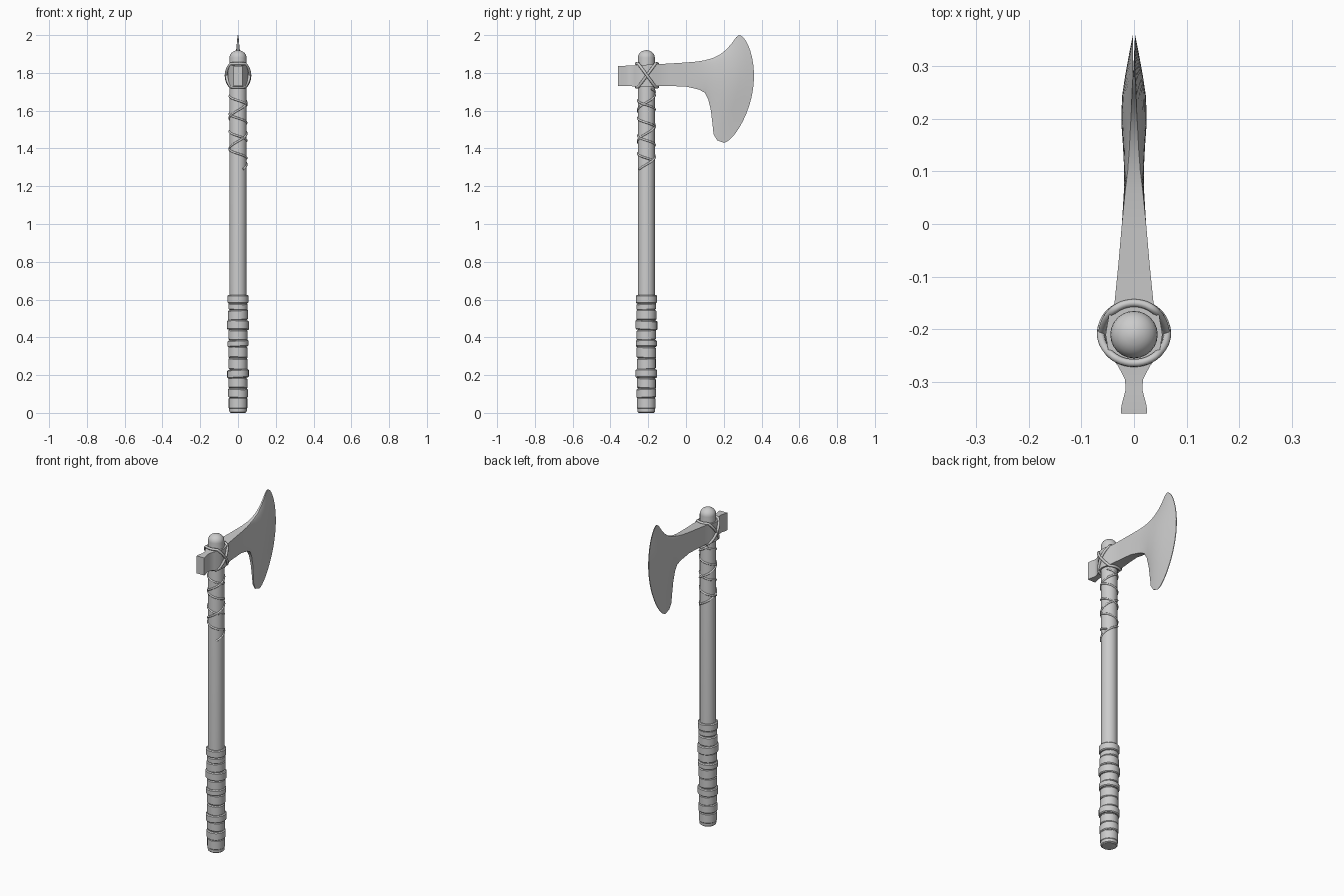
import bpy, bmesh, math
from math import sin, cos, pi

if "Cube" in bpy.data.objects:
    bpy.data.objects.remove(bpy.data.objects["Cube"])

HY = -0.21  # handle axis position in y


def make_object(name, bm, angle=35):
    bmesh.ops.recalc_face_normals(bm, faces=bm.faces[:])
    me = bpy.data.meshes.new(name)
    bm.to_mesh(me)
    bm.free()
    ob = bpy.data.objects.new(name, me)
    bpy.context.collection.objects.link(ob)
    bpy.ops.object.select_all(action='DESELECT')
    ob.select_set(True)
    bpy.context.view_layer.objects.active = ob
    bpy.ops.object.shade_smooth_by_angle(angle=math.radians(angle))
    return ob


def loft(name, rings, angle=35):
    """Skin a list of closed rings and cap both ends."""
    bm = bmesh.new()
    vs = [[bm.verts.new(p) for p in r] for r in rings]
    n = len(vs[0])
    for a, b in zip(vs, vs[1:]):
        for i in range(n):
            j = (i + 1) % n
            bm.faces.new((a[i], a[j], b[j], b[i]))
    bm.faces.new(vs[0])
    bm.faces.new(vs[-1])
    return make_object(name, bm, angle)


def lathe(name, profile, n=24, tilt=0.0, phase=0.0):
    rings = []
    for r, z in profile:
        rings.append([(r * cos(a), HY + r * sin(a), z + tilt * r * cos(a - phase))
                      for a in (2 * pi * i / n for i in range(n))])
    return loft(name, rings)


def cord(name, pts, radius, cyclic=False):
    cu = bpy.data.curves.new(name, 'CURVE')
    cu.dimensions = '3D'
    cu.bevel_depth = radius
    cu.bevel_resolution = 2
    cu.use_fill_caps = True
    sp = cu.splines.new('POLY')
    sp.points.add(len(pts) - 1)
    for p, c in zip(sp.points, pts):
        p.co = (*c, 1)
        p.radius = 1
    sp.use_cyclic_u = cyclic
    sp.use_smooth = True
    ob = bpy.data.objects.new(name, cu)
    bpy.context.collection.objects.link(ob)
    return ob


# Wooden shaft with a domed top
R = 0.045
dome = [(R * cos(a), 1.88 + 0.04 * sin(a)) for a in (pi / 2 * i / 7 for i in range(7))]
lathe("shaft", [(0.04, 0.0), (R, 0.006)] + dome + [(0.004, 1.92)])

# Grip: stacked, slightly tilted leather bands (bottom, top, radius)
bands = [(0.02, 0.08, 0.049), (0.08, 0.13, 0.052), (0.13, 0.185, 0.050),
         (0.185, 0.23, 0.057), (0.23, 0.29, 0.050), (0.29, 0.35, 0.051),
         (0.35, 0.385, 0.056), (0.385, 0.44, 0.051), (0.44, 0.49, 0.058),
         (0.49, 0.545, 0.053), (0.545, 0.58, 0.051), (0.58, 0.625, 0.056)]
for i, (z0, z1, r) in enumerate(bands):
    b = 0.005
    lathe(f"grip_band_{i + 1}",
          [(0.040, z0), (r - b, z0), (r, z0 + b), (r, z1 - b), (r - b, z1), (0.040, z1)],
          tilt=0.05 if 0 < i < 11 else 0.0, phase=i * 2.1)
lathe("grip_end_cap", [(0.038, 0.0), (0.046, 0.005), (0.047, 0.022), (0.04, 0.024)])

# Axe head columns: top y, top z, bottom y, bottom z, bulge, mid half width, end half width
columns = [(y, zt, y, zb, 0, w, w) for y, zt, zb, w in [
    (-0.36, 1.836, 1.73, 0.025), (-0.345, 1.837, 1.73, 0.024),
    (-0.315, 1.838, 1.73, 0.016), (-0.295, 1.838, 1.73, 0.017),
    (-0.27, 1.84, 1.728, 0.030), (-0.245, 1.842, 1.727, 0.048),
    (-0.21, 1.843, 1.727, 0.054), (-0.175, 1.845, 1.728, 0.048),
    (-0.15, 1.846, 1.73, 0.037), (-0.08, 1.85, 1.73, 0.030),
    (0.0, 1.855, 1.728, 0.023)]]
columns += [
    (0.06, 1.86, 0.07, 1.711, 0.0, 0.019, 0.017),
    (0.10, 1.867, 0.10, 1.695, 0.01, 0.019, 0.012),
    (0.14, 1.878, 0.118, 1.66, 0.02, 0.021, 0.009),
    (0.18, 1.897, 0.132, 1.60, 0.035, 0.024, 0.007),
    (0.215, 1.925, 0.14, 1.53, 0.06, 0.023, 0.005),
    (0.245, 1.96, 0.146, 1.475, 0.08, 0.017, 0.004),
    (0.265, 1.988, 0.165, 1.443, 0.098, 0.010, 0.003),
    (0.28, 2.0, 0.20, 1.43, 0.115, 0.002, 0.002)]
N = 20
rings = []
for ty, tz, by, bz, bulge, mid, end in columns:
    side = []
    for i in range(N + 1):
        t = (1 - cos(pi * i / N)) / 2
        s = max(sin(pi * t), 0.0)
        side.append((end + (mid - end) * s ** 0.6,
                     ty + (by - ty) * t + bulge * s ** 0.57,
                     tz + (bz - tz) * t))
    rings.append(side + [(-x, y, z) for x, y, z in reversed(side)])
loft("axe_head", rings, 40)

# Lashing: two tilted loops that cross on both cheeks of the head
for k, s in enumerate((1, -1)):
    pts = []
    for i in range(48):
        a = 2 * pi * i / 48
        z = max(-1, min(1, 1.25 * sin(a)))
        pts.append(((0.060 + 0.003 * k) * cos(a), HY + 0.003 + 0.057 * sin(a),
                    1.787 + s * 0.062 * z))
    cord(f"lashing_loop_{k + 1}", pts, 0.0075, True)

# Thin cords spiralling down the upper shaft in both directions
for name, z0, z1, turns, start in [("spiral_cord_a", 1.715, 1.34, 4, 0.6),
                                   ("spiral_cord_b", 1.70, 1.29, -2.5, 2.2)]:
    n = 120
    pts = []
    for i in range(n + 1):
        t = i / n
        a = start + 2 * pi * turns * t
        pts.append((0.045 * cos(a), HY + 0.045 * sin(a), z0 + (z1 - z0) * t))
    cord(name, pts, 0.0055)
